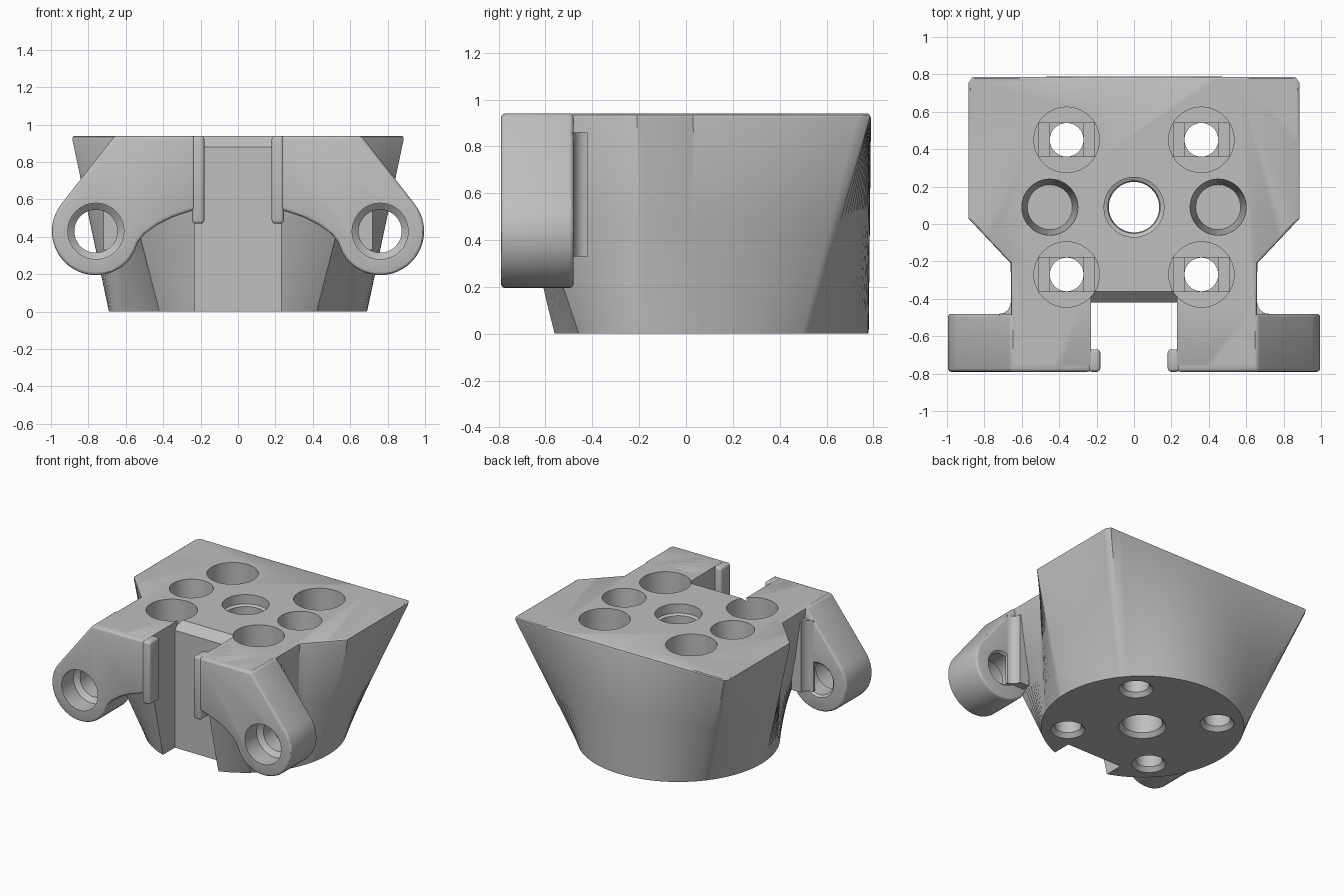
import bpy, bmesh, math
from mathutils import Vector

if "Cube" in bpy.data.objects:
    bpy.data.objects.remove(bpy.data.objects["Cube"], do_unlink=True)

grey = bpy.data.materials.new("plain_grey")
grey.use_nodes = True
grey.diffuse_color = (0.52, 0.52, 0.52, 1)
grey.node_tree.nodes["Principled BSDF"].inputs["Base Color"].default_value = (0.52, 0.52, 0.52, 1)

TOP = 0.94
CY = 0.09          # y of the round base centre
BASE_R = 0.69


def stack(name, rings):
    """Closed solid skinned through rings of equal point count."""
    bm = bmesh.new()
    loops = [[bm.verts.new(p) for p in ring] for ring in rings]
    n = len(loops[0])
    for a, b in zip(loops, loops[1:]):
        for i in range(n):
            j = (i + 1) % n
            bm.faces.new((a[i], a[j], b[j], b[i]))
    bm.faces.new(loops[0][::-1])
    bm.faces.new(loops[-1])
    bmesh.ops.recalc_face_normals(bm, faces=bm.faces)
    mesh = bpy.data.meshes.new(name)
    bm.to_mesh(mesh)
    bm.free()
    obj = bpy.data.objects.new(name, mesh)
    bpy.context.scene.collection.objects.link(obj)
    mesh.materials.append(grey)
    return obj


def prism(name, pts, axis, lo, hi):
    """Extrude a 2D outline along one axis."""
    def place(p, d):
        co = list(p)
        co.insert("xyz".index(axis), d)
        return co
    return stack(name, [[place(p, d) for p in pts] for d in (lo, hi)])


def box(name, x0, x1, y0, y1, z0, z1):
    return prism(name, [(x0, y0), (x1, y0), (x1, y1), (x0, y1)], "z", z0, z1)


def lathe(name, x, y, profile, axis="z", n=48):
    """Solid of revolution; profile holds (radius, distance along axis)."""
    rings = []
    for r, d in profile:
        ring = []
        for i in range(n):
            a = math.tau * i / n
            u, v = x + r * math.cos(a), y + r * math.sin(a)
            ring.append((u, v, d) if axis == "z" else (u, d, v))
        rings.append(ring)
    return stack(name, rings)


def finish(obj, cutters=(), bevel=0):
    """Bevel, cut, bake the modifiers and smooth the shading."""
    if bevel:
        mod = obj.modifiers.new("round_edges", "BEVEL")
        mod.width, mod.segments = bevel, 3
        mod.limit_method, mod.angle_limit = "ANGLE", math.radians(40)
    for c in cutters:
        c.hide_render = True
        mod = obj.modifiers.new("cut", "BOOLEAN")
        mod.operation, mod.object, mod.solver = "DIFFERENCE", c, "EXACT"
    bpy.context.view_layer.update()
    dg = bpy.context.evaluated_depsgraph_get()
    baked = bpy.data.meshes.new_from_object(obj.evaluated_get(dg))
    obj.modifiers.clear()
    obj.data = baked
    baked.materials.clear()
    baked.materials.append(grey)
    for c in cutters:
        bpy.data.objects.remove(c, do_unlink=True)
    bpy.ops.object.select_all(action="DESELECT")
    obj.select_set(True)
    bpy.context.view_layer.objects.active = obj
    bpy.ops.object.shade_smooth_by_angle(angle=math.radians(30))


# Body: round base lofted to the angular top outline, ray by ray
half = [(0.66, -0.77), (0.66, -0.21), (0.89, 0.03), (0.89, 0.76), (0.87, 0.79)]
outline = half + [(-x, y) for x, y in reversed(half)]


def reach(a):
    """Distance from the base centre to the top outline at angle a."""
    d = Vector((math.cos(a), math.sin(a)))
    best = 0
    for i, p in enumerate(outline):
        p = Vector(p) - Vector((0, CY))
        e = Vector(outline[(i + 1) % len(outline)]) - Vector((0, CY)) - p
        det = d.cross(e)
        if abs(det) > 1e-9:
            t, s = p.cross(e) / det, p.cross(d) / det
            if t > 0 and -1e-4 <= s <= 1 + 1e-4:
                best = max(best, t)
    return best


corners = [math.atan2(y - CY, x) % math.tau for x, y in outline]
angles = [math.tau * i / 120 for i in range(120)]
angles = [a for a in angles if min(abs(a - c) for c in corners) > 0.012]
angles = sorted(angles + corners)


def body_ring(z, inset=0):
    t = z / TOP
    ring = []
    for a in angles:
        r = BASE_R * (1 - t) + reach(a) * t - inset
        ring.append((r * math.cos(a), CY + r * math.sin(a), z))
    return ring


body = stack("body", [body_ring(0), body_ring(TOP * 0.5), body_ring(TOP - 0.02),
                      body_ring(TOP - 0.006, 0.005), body_ring(TOP, 0.018)])

# Front slot with a sloped upper lip
cuts = [prism("slot_cutter", [(-1, -0.1), (-0.42, -0.1), (-0.42, 0.88), (-0.3, 1.0), (-1, 1.0)],
              "x", -0.23, 0.23)]

# Centre bore, stepped at the top and chamfered underneath
cuts.append(lathe("bore_cutter", 0, CY, [(0.17, -0.01), (0.135, 0.03), (0.14, 0.86),
                                         (0.16, 0.87), (0.16, 1.0)]))

for sx in (-1, 1):
    # Blind tapered pocket
    cuts.append(lathe("pocket_cutter", sx * 0.45, CY, [(0.12, 0.45), (0.15, TOP), (0.154, 1.0)]))
    for y in (-0.27, 0.45):
        # Bolt hole with a deep counterbore and stepped floor
        x = sx * 0.36
        cuts.append(lathe("bolt_cutter", x, y, [(0.125, -0.01), (0.09, 0.03), (0.09, 0.32),
                                                (0.175, 0.32), (0.175, 1.0)]))
        cuts.append(box("step_cutter", x - 0.148, x + 0.148, y - 0.09, y + 0.09, 0.3, 0.4))
        cuts.append(box("square_cutter", x - 0.09, x + 0.09, y - 0.09, y + 0.09, 0.28, 0.4))
finish(body, cuts)

# Side arms with rounded eyes
EX, EZ, ER = 0.76, 0.43, 0.235
arm_outline = [(0.23, TOP), (0.66, TOP)]
for i in range(25):
    a = math.radians(38 - 178 * i / 24)
    arm_outline.append((EX + ER * math.cos(a), EZ + ER * math.sin(a)))
arm_outline += [(0.555, 0.32), (0.535, 0.37), (0.5, 0.415), (0.43, 0.465),
                (0.35, 0.505), (0.23, 0.545)]

for side, s in (("left", 1), ("right", -1)):
    arm = prism(side + "_arm", [(s * x, z) for x, z in arm_outline], "y", -0.79, -0.48)
    eye = lathe("eye_cutter", s * EX, EZ, [(0.15, -0.9), (0.15, -0.65), (0.115, -0.62),
                                           (0.115, -0.495), (0.14, -0.47)], "y")
    finish(arm, [eye], 0.018)

    # Lip that narrows the slot at the front
    lip = box(side + "_slot_lip", *sorted((s * 0.18, s * 0.245)), -0.79, -0.67, 0.47, TOP)
    finish(lip, bevel=0.018)

    # Concave fillet between body and arm
    arc = [(0.72 - 0.06 * math.cos(math.radians(15 * i)),
            -0.42 - 0.06 * math.sin(math.radians(15 * i))) for i in range(7)]
    pts = arc + [(0.72, -0.5), (0.58, -0.5), (0.58, -0.42)]
    fillet = prism(side + "_arm_fillet", [(s * x, y) for x, y in pts], "z", 0.33, 0.86)
    finish(fillet)
